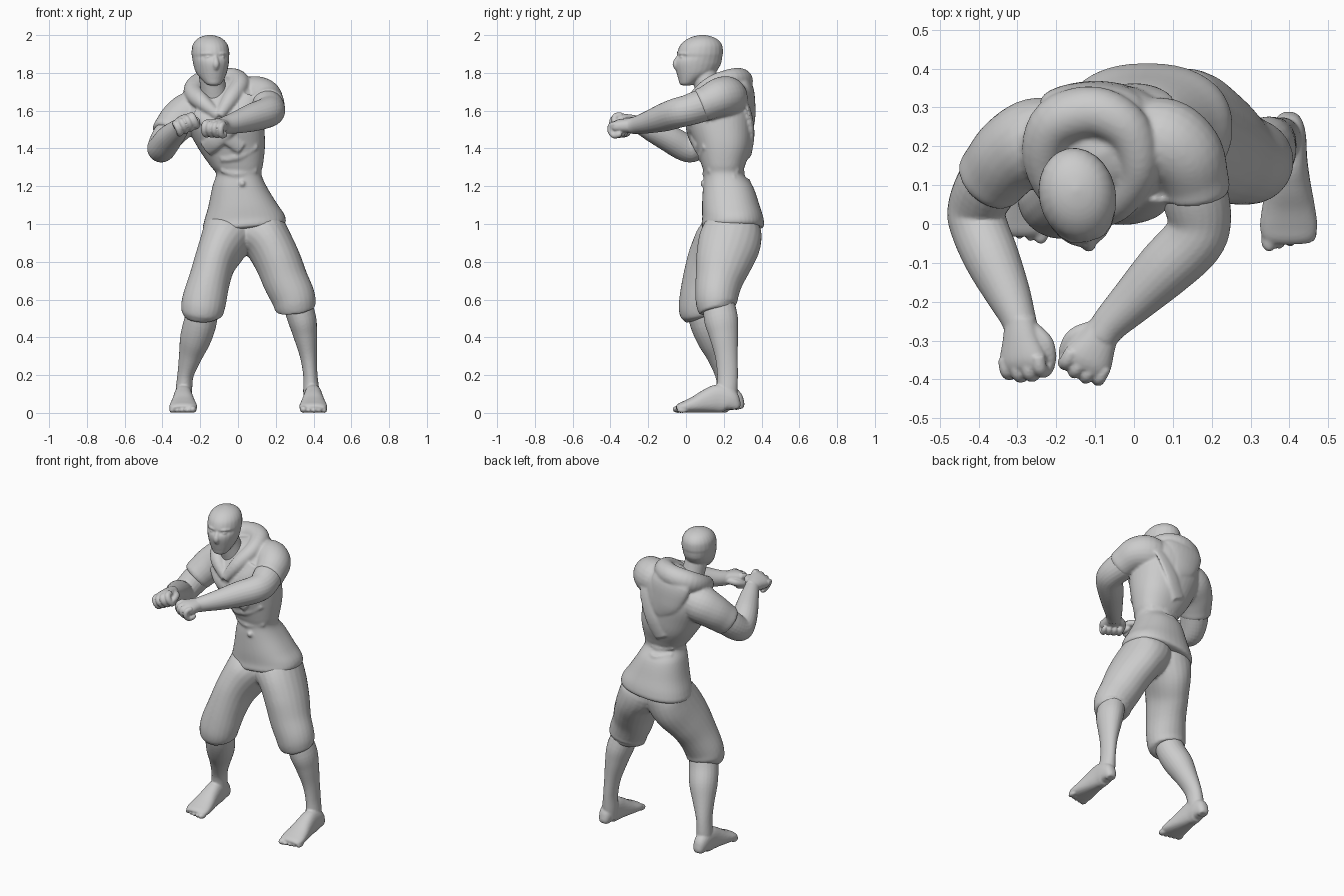
import bpy, bmesh
from math import sin, cos, pi, radians
from mathutils import Vector, Matrix
from mathutils.bvhtree import BVHTree

X, Y, Z = Vector((1, 0, 0)), Vector((0, 1, 0)), Vector((0, 0, 1))


def spline(pts, steps):
    """Catmull-Rom through points that also carry radii."""
    n, out = len(pts), []
    for i in range(n - 1):
        p0, p1, p2, p3 = (pts[min(max(i + k, 0), n - 1)] for k in (-1, 0, 1, 2))
        for s in range(steps):
            t = s / steps
            out.append([0.5 * (2 * b + (c - a) * t + (2 * a - 5 * b + 4 * c - d) * t * t
                               + (3 * b - a - 3 * c + d) * t ** 3)
                        for a, b, c, d in zip(p0, p1, p2, p3)])
    return out + [list(pts[-1])]


def tube(bm, pts, ref=Z, sides=24, steps=5, power=1.0, level=False):
    """Loft through (x, y, z, r1, r2); r1 lies along ref.
    With level=True rings are horizontal and a sixth value rolls them about y."""
    pts = [tuple(p) + (p[3],) if len(p) == 4 else tuple(p) for p in pts]
    pts = spline(pts, steps)
    rings = []
    for i, p in enumerate(pts):
        c = Vector(p[:3])
        if level:
            r = radians(p[5])
            a, b = Vector((cos(r), 0, sin(r))), Y
        else:
            t = (Vector(pts[min(i + 1, len(pts) - 1)][:3]) - Vector(pts[max(i - 1, 0)][:3])).normalized()
            a = (ref - t * ref.dot(t)).normalized()
            b = t.cross(a)
        ring = []
        for k in range(sides):
            u, v = cos(2 * pi * k / sides), sin(2 * pi * k / sides)
            u, v = (abs(w) ** power * (1 if w > 0 else -1) for w in (u, v))
            ring.append(bm.verts.new(c + a * u * max(p[3], .001) + b * v * max(p[4], .001)))
        rings.append(ring)
    for r, q in zip(rings, rings[1:]):
        for k in range(sides):
            bm.faces.new((r[k], r[k - 1], q[k - 1], q[k]))
    bm.faces.new(rings[0])
    bm.faces.new(rings[-1][::-1])


def blob(bm, loc, size):
    m = Matrix.Translation(loc) @ Matrix.Diagonal((*size, 1))
    bmesh.ops.create_uvsphere(bm, u_segments=16, v_segments=10, radius=1, matrix=m)


def finish(bm, name, voxel, smooth=3):
    """Fuse the overlapping volumes of one part into a single soft skin."""
    bmesh.ops.recalc_face_normals(bm, faces=bm.faces)
    me = bpy.data.meshes.new(name)
    bm.to_mesh(me)
    bm.free()
    ob = bpy.data.objects.new(name, me)
    bpy.context.collection.objects.link(ob)
    rm = ob.modifiers.new("fuse", 'REMESH')
    rm.mode, rm.voxel_size, rm.use_smooth_shade = 'VOXEL', voxel, True
    sm = ob.modifiers.new("soften", 'SMOOTH')
    sm.iterations, sm.factor = smooth, 0.5
    return ob


# head with face mask and neck
bm = bmesh.new()
hx = -.147
tube(bm, [(hx, y, z, rx, ry, 0) for z, y, rx, ry in (
    (1.733, .0, .015, .015), (1.74, .002, .038, .036), (1.765, .02, .059, .062), (1.80, .05, .08, .102),
    (1.84, .061, .091, .122), (1.866, .066, .095, .125), (1.885, .073, .097, .12), (1.905, .074, .099, .123),
    (1.945, .08, .093, .113), (1.975, .085, .073, .086), (1.993, .087, .042, .048), (2.002, .088, .002, .002))],
    level=True)
tube(bm, [(hx, -.03, 1.895, .01), (hx, -.05, 1.87, .014), (hx, -.057, 1.845, .018), (hx, -.05, 1.82, .012)], ref=X)
for s in (-1, 1):
    blob(bm, (hx + s * .036, -.033, 1.883), (.017, .011, .007))
    tube(bm, [(hx + s * .012, -.042, 1.899, .006), (hx + s * .04, -.037, 1.903, .007), (hx + s * .07, -.01, 1.9, .006)])
turn = Matrix.Translation((hx, .08, 0)) @ Matrix.Rotation(radians(13), 4, 'Z') @ Matrix.Translation((-hx, -.08, 0))
bm.transform(turn)
tube(bm, [(-.12, .16, 1.62, .09), (-.13, .12, 1.71, .07), (-.142, .095, 1.8, .066), (-.145, .09, 1.85, .06)], ref=X)
finish(bm, "masked_head", .006, 2)

# tunic body
bm = bmesh.new()
tube(bm, [(.033, .245, .975, .17, .12, 5), (.033, .247, .985, .218, .163, 5), (.033, .248, 1.03, .214, .162, 5),
          (.024, .237, 1.1, .182, .152, 3), (.008, .222, 1.2, .143, .132, 0), (.004, .2, 1.265, .12, .105, 0),
          (-.005, .198, 1.31, .138, .115, 3), (-.028, .2, 1.4, .172, .145, 6), (-.055, .188, 1.5, .195, .168, 10),
          (-.08, .188, 1.6, .21, .172, 14), (-.09, .205, 1.68, .19, .145, 15), (-.1, .215, 1.74, .12, .1, 15),
          (-.1, .215, 1.77, .04, .04, 15)], sides=40, power=.88, level=True)
skin = BVHTree.FromBMesh(bm)


def drape(pts, side, width, thick=.012):
    """Lay a cloth band over the front (-1) or back (1) of the tunic."""
    out = []
    for x, z in pts:
        hit = skin.ray_cast(Vector((x, 2 * side, z)), Vector((0, -side, 0)))[0]
        if hit:
            out.append((x, hit.y, z, thick, width))
    tube(bm, out, ref=Y)


# crossed lapels, cloth folds and the band over the back
drape([(.06, 1.68), (.03, 1.6), (-.04, 1.52), (-.12, 1.44), (-.17, 1.4)], -1, .045, .02)
drape([(-.22, 1.6), (-.16, 1.54), (-.1, 1.49), (-.05, 1.45), (.02, 1.4)], -1, .035, .014)
drape([(-.09, 1.35), (0, 1.36), (.1, 1.42)], -1, .02, .006)
drape([(-.09, 1.29), (0, 1.265), (.1, 1.29)], -1, .016, .008)
drape([(.08, 1.7), (.05, 1.6), (.0, 1.48), (-.06, 1.37)], 1, .045, .012)
drape([(-.1, 1.29), (0, 1.27), (.1, 1.29)], 1, .016, .008)
drape([(-.1, 1.24), (.0, 1.225), (.12, 1.25)], 1, .014, .006)
blob(bm, (.022, .088, 1.215), (.016, .012, .016))

# short sleeves
tube(bm, [(-.17, .22, 1.61, .1), (-.25, .212, 1.588, .113), (-.31, .182, 1.55, .105),
          (-.35, .14, 1.505, .096), (-.372, .112, 1.475, .09), (-.378, .105, 1.467, .07)])
tube(bm, [(.0, .22, 1.65, .1), (.075, .215, 1.672, .11), (.128, .175, 1.668, .104),
          (.152, .115, 1.642, .092), (.158, .08, 1.628, .088), (.159, .072, 1.625, .07)])

# lowered hood around the neck
tube(bm, [(-.1, .02, 1.57, .025), (-.19, .07, 1.645, .045), (-.232, .17, 1.695, .055), (-.2, .26, 1.735, .066),
          (-.1, .288, 1.758, .066), (-.015, .24, 1.762, .06), (.01, .14, 1.735, .05),
          (-.04, .055, 1.66, .045), (-.1, .01, 1.57, .025)])
tube(bm, [(-.12, .26, 1.77, .09, .04), (-.11, .305, 1.72, .135, .05), (-.09, .33, 1.62, .11, .038),
          (-.06, .342, 1.54, .06, .022), (-.05, .34, 1.49, .01, .01)], ref=X)
finish(bm, "hooded_tunic", .008)

# trousers, gathered below the knees
bm = bmesh.new()
tube(bm, [(-.03, .25, 1.04, .1, .1), (-.035, .245, .98, .145, .14), (-.073, .21, .9, .13, .165),
          (-.121, .155, .8, .111, .152), (-.152, .11, .7, .11, .13), (-.178, .078, .6, .117, .114),
          (-.19, .07, .54, .113, .108), (-.194, .072, .515, .1, .095), (-.195, .076, .5, .075, .075)], ref=X)
tube(bm, [(.1, .25, 1.04, .1, .1), (.105, .25, .98, .145, .15), (.16, .23, .9, .128, .165),
          (.212, .2, .8, .123, .15), (.252, .175, .7, .12, .126), (.29, .163, .62, .116, .114),
          (.302, .164, .57, .111, .108), (.306, .17, .548, .1, .095), (.308, .172, .535, .075, .075)], ref=X)
finish(bm, "trousers", .008)


def leg(name, calf, fx, fy, inner):
    bm = bmesh.new()
    tube(bm, calf, ref=X)
    # foot from heel to ball, then toes
    tube(bm, [(fx + inner * dx, fy + y, h / 2, h / 2, w) for y, h, w, dx in (
        (.263, .04, .025, 0), (.255, .08, .036, 0), (.225, .13, .045, 0), (.17, .15, .048, 0), (.11, .125, .056, 0),
        (.05, .09, .067, 0), (0, .066, .074, 0), (-.03, .052, .07, 0), (-.045, .036, .06, 0))], power=.85)
    for i in range(5):
        big = .021 if i == 0 else .0155
        blob(bm, (fx + inner * (.05 - i * .027), fy - .042 + .006 * i, big * .9), (big, .03, big * .9))
    finish(bm, name, .006, 2)


# bare lower legs and feet
leg("right_lower_leg", [(-.175, .07, .6, .08, .08), (-.2, .105, .48, .087, .085), (-.226, .145, .39, .082, .085),
                        (-.252, .18, .3, .062, .068), (-.278, .21, .2, .043, .055), (-.287, .22, .11, .044, .054),
                        (-.29, .222, .04, .04, .045)], -.29, .02, 1)
leg("left_lower_leg", [(.3, .165, .62, .075, .08), (.338, .185, .5, .076, .09), (.356, .2, .41, .063, .077),
                       (.373, .214, .3, .045, .06), (.383, .22, .2, .038, .055), (.388, .218, .11, .043, .054),
                       (.39, .22, .04, .04, .045)], .398, .0, -1)


def arm(name, path, wrist, f, thumb, roll):
    bm = bmesh.new()
    tube(bm, path)
    f = Vector(f).normalized()
    s = f.cross(Z).normalized() * thumb          # towards the thumb
    u = f.cross(s).normalized()
    u = u if u.z > 0 else -u
    c, d = cos(radians(roll)), sin(radians(roll))  # thumb side raised
    s, u = s * c + u * d, u * c - s * d

    def at(a, b, c, *r):
        return (*(Vector(wrist) + f * a + s * b + u * c), *r)
    # palm, curled fingers and thumb
    tube(bm, [at(-.03, 0, 0, .036, .04), at(.02, 0, .002, .038, .05), at(.07, 0, .002, .037, .064),
              at(.095, 0, .0, .03, .06)], ref=u, power=.9)
    for i in range(4):
        b, r = (1.5 - i) * .032, .019 - .001 * i
        e = .008 if i in (1, 2) else 0
        tube(bm, [at(.07, b, .016, r), at(.1 + e, b, .01, r), at(.107 + e, b, -.016, r),
                  at(.09, b, -.042, r), at(.06, b, -.04, r), at(.045, b, -.03, r * .6)], ref=s, sides=12)
    tube(bm, [at(.0, .032, -.005, .02), at(.035, .058, -.015, .021), at(.075, .062, -.027, .017),
              at(.1, .05, -.035, .014), at(.108, .04, -.036, .006)], ref=u, sides=12)
    finish(bm, name, .005, 2)


# bent arms ending in fists that meet before the chest
arm("left_arm", [(.13, .17, 1.65, .08), (.155, .08, 1.625, .086), (.168, .01, 1.602, .082), (.15, -.045, 1.588, .08),
                 (.08, -.115, 1.565, .075), (.0, -.195, 1.54, .06), (-.06, -.255, 1.525, .048),
                 (-.085, -.29, 1.52, .043)], (-.085, -.285, 1.52), (-.45, -.87, -.05), 1, 5)
arm("right_arm", [(-.3, .19, 1.56, .08), (-.37, .11, 1.467, .082), (-.405, .04, 1.405, .075),
                  (-.398, -.01, 1.408, .074), (-.365, -.09, 1.452, .071), (-.324, -.18, 1.493, .058),
                  (-.299, -.24, 1.52, .046), (-.287, -.28, 1.53, .042)], (-.29, -.275, 1.535), (.08, -1, .05), -1, 25)
